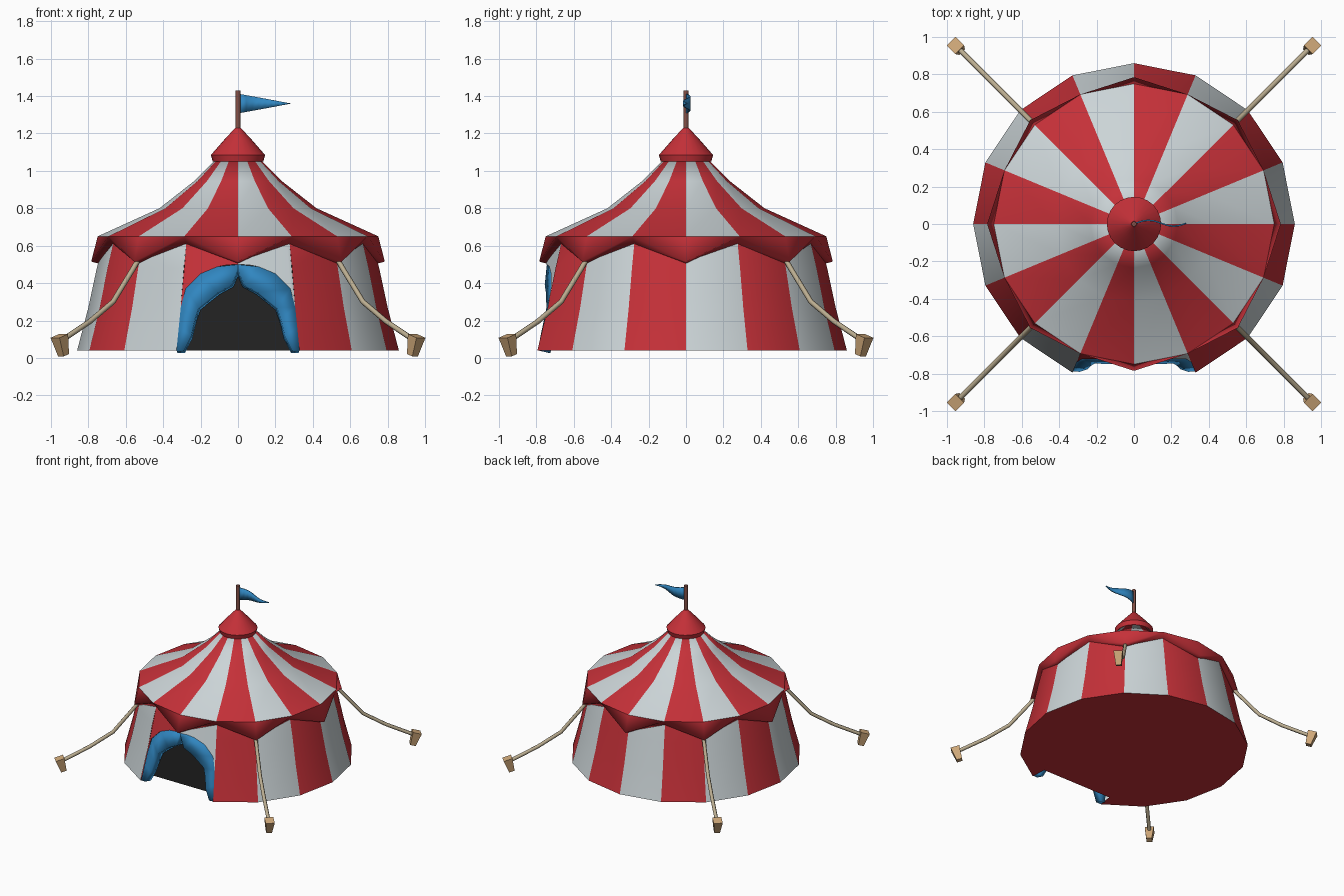
import bpy, bmesh, math
from mathutils import Vector, Matrix

if "Cube" in bpy.data.objects:
    bpy.data.objects.remove(bpy.data.objects["Cube"])

N = 16
STEP = 2 * math.pi / N


def material(name, rgb):
    m = bpy.data.materials.new(name)
    m.diffuse_color = (*rgb, 1)
    m.use_nodes = True
    m.node_tree.nodes["Principled BSDF"].inputs["Base Color"].default_value = m.diffuse_color
    return m


RED = material("red canvas", (0.56, 0.03, 0.04))
WHITE = material("white canvas", (0.60, 0.66, 0.68))
BLUE = material("blue cloth", (0.03, 0.24, 0.53))
DARK = material("dark interior", (0.017, 0.017, 0.017))
WOOD = material("stake wood", (0.62, 0.39, 0.19))
ROPE = material("rope", (0.50, 0.42, 0.28))
POLE = material("pole brown", (0.23, 0.08, 0.06))


def build(name, polys, mats, angle=30, thickness=0):
    """Mesh object from (points, material index) polygons."""
    bm = bmesh.new()
    for pts, mi in polys:
        bm.faces.new([bm.verts.new(p) for p in pts]).material_index = mi
    bmesh.ops.remove_doubles(bm, verts=bm.verts, dist=1e-4)
    me = bpy.data.meshes.new(name)
    bm.to_mesh(me)
    bm.free()
    ob = bpy.data.objects.new(name, me)
    bpy.context.collection.objects.link(ob)
    for m in mats:
        me.materials.append(m)
    if thickness:
        s = ob.modifiers.new("thickness", 'SOLIDIFY')
        s.thickness = thickness
        s.offset = -1
    if angle:
        bpy.ops.object.select_all(action='DESELECT')
        ob.select_set(True)
        bpy.context.view_layer.objects.active = ob
        bpy.ops.object.shade_smooth_by_angle(angle=math.radians(angle))
    return ob


def ring(k, r, z):
    return Vector((r * math.cos(k * STEP), r * math.sin(k * STEP), z))


def lathe(profile, n, stripe):
    """Revolved quads, material chosen per sector."""
    out = []
    for k in range(n):
        a0, a1 = k * N / n, (k + 1) * N / n
        for (r0, z0), (r1, z1) in zip(profile, profile[1:]):
            pts = [ring(a0, r0, z0), ring(a1, r0, z0), ring(a1, r1, z1), ring(a0, r1, z1)]
            if r1 < 1e-6:
                pts = pts[:3]
            if r0 < 1e-6:
                pts = pts[1:]
            out.append((pts, stripe(k)))
    return out


def stripe(k):
    return 0 if k % 2 else 1


# walls: striped sectors, the two front ones cut to an arch
WALL = [(0.86, 0.04), (0.80, 0.27), (0.755, 0.48), (0.72, 0.62)]


def wall_r(z):
    for (r0, z0), (r1, z1) in zip(WALL, WALL[1:]):
        if z <= z1:
            return r0 + (r1 - r0) * (z - z0) / (z1 - z0)
    return WALL[-1][0]


def front(s, z, side, inset=0.0):
    """Point on a front panel, s = 0 at the middle, 1 at the outer edge."""
    a, b = ring(12, wall_r(z), z), ring(12 + side, wall_r(z), z)
    return a.lerp(b, s) + Vector((0, inset, 0))


def order(pts, side):
    return pts if side > 0 else pts[::-1]


ARCH = [(0, .50), (.2, .497), (.38, .488), (.69, .45), (.94, .37), (1, .27)]
walls = []
for k, sector in enumerate([k for k in range(N) if k not in (11, 12)]):
    for (r0, z0), (r1, z1) in zip(WALL, WALL[1:]):
        walls.append(([ring(sector, r0, z0), ring(sector + 1, r0, z0),
                       ring(sector + 1, r1, z1), ring(sector, r1, z1)], stripe(sector)))
for side in (1, -1):
    for (s0, z0), (s1, z1) in zip(ARCH, ARCH[1:]):
        walls.append((order([front(s0, z0, side), front(s1, z1, side),
                             front(s1, .62, side), front(s0, .62, side)], side),
                      1 if side > 0 else 0))
build("walls", walls, [RED, WHITE])

# floor with a notch at the entrance, and the dark entrance panel
BACK = -0.67
floor = [ring(k, 0.86, 0.04) for k in range(13, 28)]
floor += [Vector((-.32, BACK, .04)), Vector((.32, BACK, .04))]
build("floor", [(floor[::-1], 0)], [RED], 0)
build("entrance_panel", [([(-.33, BACK, .04), (.33, BACK, .04), (.33, BACK, .38),
                           (.28, BACK, .52), (-.28, BACK, .52), (-.33, BACK, .38)], 0)], [DARK], 0)

# blue curtains tied back around the arch
OUTER = [(0, .50), (.38, .488), (.69, .45), (.94, .37), (1, .27), (1, .16), (1, .04)]
INNER = [(0, .47), (.035, .39), (.11, .35), (.21, .27), (.23, .21), (.25, .12), (.29, .04)]
for side, label in ((1, "right"), (-1, "left")):
    inner = [front(x / (.3827 * wall_r(z)), z, side, .012) for x, z in INNER]
    outer = [front(s, z, side, .006) for s, z in OUTER]
    polys = [(order([inner[i], inner[i + 1], outer[i + 1], outer[i]], side), 0)
             for i in range(len(OUTER) - 1)]
    build(label + "_curtain", polys, [BLUE], 30, 0.065)

# roof and pointed valance as one thick shell
ROOF = [(0.75, 0.65), (0.42, 0.80), (0.235, 0.945), (0.12, 1.06)]
shell = lathe(ROOF, N, stripe)
for k in range(N):
    even = k if k % 2 == 0 else k + 1
    low = ring(even, 0.785, 0.515)
    shell.append(([low, ring(k + 1, .75, .65), ring(k, .75, .65)], 0))
build("roof", shell, [RED, WHITE], 30, 0.05)

# cap, pole
build("roof_cap", lathe([(0, 1.05), (.135, 1.05), (.145, 1.085), (.075, 1.165), (.015, 1.23), (0, 1.23)],
                        24, lambda k: 0), [RED])
build("flag_pole", lathe([(0, 1.1), (.014, 1.1), (.014, 1.43), (0, 1.43)], 10, lambda k: 0), [POLE], 40)

# waving pennant
n = 8
top, bot = [], []
for i in range(n + 1):
    t = i / n
    y = 0.016 * math.sin(t * 2 * math.pi)
    half = 0.05 * (1 - t) + 0.001
    top.append((.01 + .27 * t, y, 1.36 + half))
    bot.append((.01 + .27 * t, y, 1.36 - half))
build("flag", [([bot[i], bot[i + 1], top[i + 1], top[i]], 0) for i in range(n)], [BLUE], 30, 0.008)

# four guy ropes and stakes
PATH = [(.75, .53), (.79, .48), (.945, .30), (1.12, .195), (1.34, .09)]
for i in range(4):
    a = math.pi / 4 + i * math.pi / 2
    cu = bpy.data.curves.new("guy_rope", 'CURVE')
    cu.dimensions = '3D'
    cu.bevel_depth = 0.014
    cu.bevel_resolution = 1
    cu.use_fill_caps = True
    sp = cu.splines.new('POLY')
    sp.points.add(len(PATH) - 1)
    for p, (r, z) in zip(sp.points, PATH):
        p.co = (r * math.cos(a), r * math.sin(a), z, 1)
    cu.materials.append(ROPE)
    bpy.context.collection.objects.link(bpy.data.objects.new("guy_rope", cu))

    T, B, H = 0.034, 0.021, 0.054
    tilt = Matrix.Rotation(a, 4, 'Z') @ Matrix.Translation((1.335, 0, .066)) @ Matrix.Rotation(.3, 4, 'Y')
    sq = [(-1, -1), (1, -1), (1, 1), (-1, 1)]
    hi = [tilt @ Vector((x * T, y * T, H)) for x, y in sq]
    lo = [tilt @ Vector((x * B, y * B, -H)) for x, y in sq]
    polys = [(hi, 0), (lo[::-1], 0)]
    polys += [([lo[j], lo[(j + 1) % 4], hi[(j + 1) % 4], hi[j]], 0) for j in range(4)]
    build("stake", polys, [WOOD], 0)
